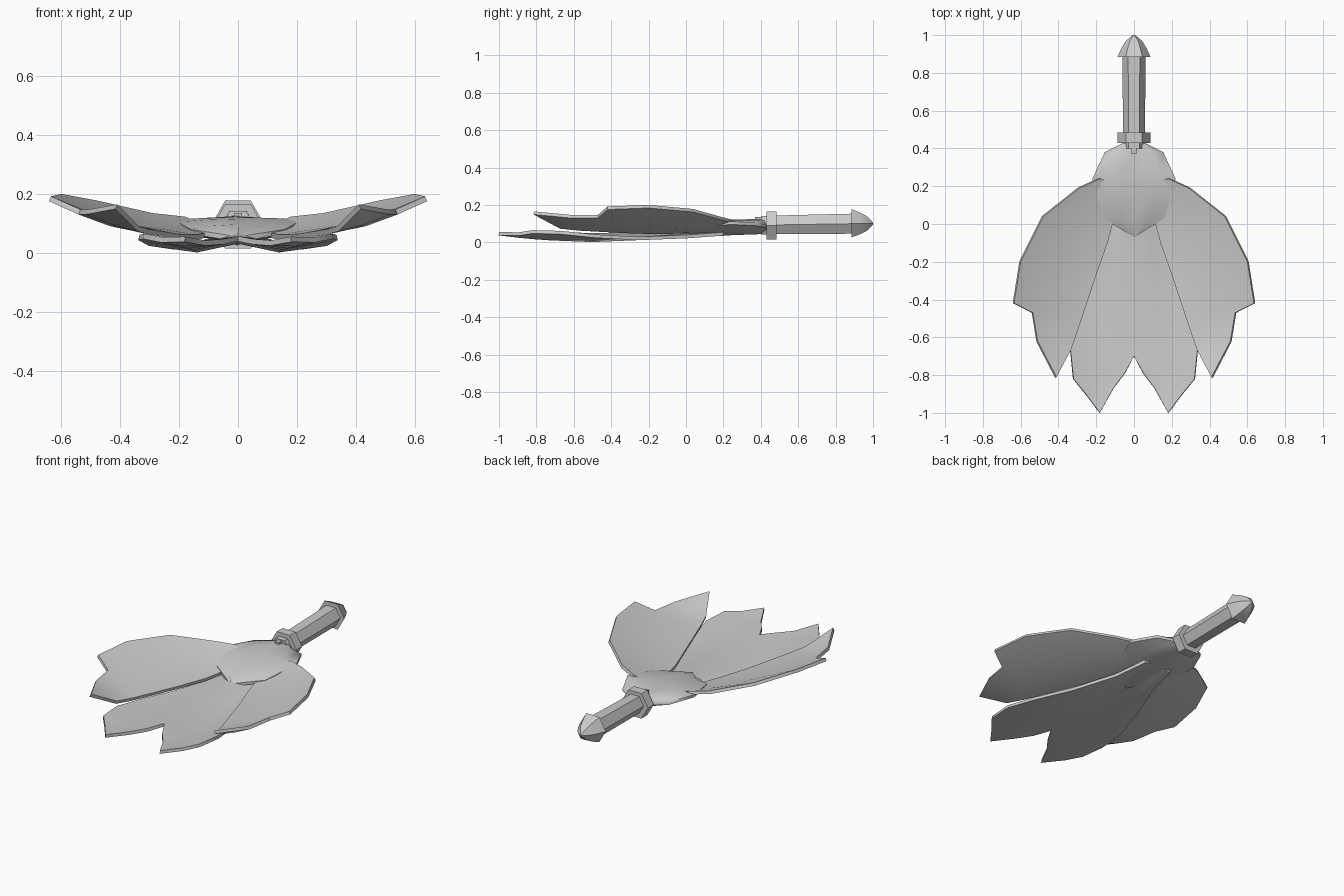
import bpy, bmesh
from math import cos, sin, pi

if "Cube" in bpy.data.objects:
    bpy.data.objects.remove(bpy.data.objects["Cube"])


def finish(name, bm, sheet=False, angle=35):
    """Turn a bmesh into a named object; sheets get thickness and a mirror."""
    if sheet:
        bmesh.ops.remove_doubles(bm, verts=bm.verts, dist=1e-5)
        for f in bm.faces:
            f.normal_update()
            if f.normal.z < 0:
                f.normal_flip()
    else:
        bmesh.ops.recalc_face_normals(bm, faces=bm.faces)
    me = bpy.data.meshes.new(name)
    bm.to_mesh(me)
    bm.free()
    ob = bpy.data.objects.new(name, me)
    bpy.context.collection.objects.link(ob)
    bpy.ops.object.select_all(action='DESELECT')
    ob.select_set(True)
    bpy.context.view_layer.objects.active = ob
    if sheet:
        m = ob.modifiers.new("mirror", 'MIRROR')
        m.use_clip = True
        s = ob.modifiers.new("thickness", 'SOLIDIFY')
        s.thickness, s.offset = 0.018, -1
        for mod in ("mirror", "thickness"):
            bpy.ops.object.modifier_apply(modifier=mod)
    bpy.ops.object.shade_smooth_by_angle(angle=angle * pi / 180)
    return ob


def loft(bm, rings, closed=True):
    """Bridge successive rings of points; cap the ends when closed."""
    vs = [[bm.verts.new(p) for p in r] for r in rings]
    n = len(vs[0])
    for a, b in zip(vs, vs[1:]):
        for i in range(n if closed else n - 1):
            j = (i + 1) % n
            bm.faces.new((a[i], a[j], b[j], b[i]))
    if closed:
        bm.faces.new(vs[0])
        bm.faces.new(vs[-1])


def add_tip(bm, row, tip):
    """Close an open sheet's last row of points with a pointed tip."""
    t = bm.verts.new(tip)
    for a, b in zip(row, row[1:]):
        bm.faces.new((bm.verts.new(a), bm.verts.new(b), t))


def hex_turning(name, profile):
    """Six-sided turning along y from (y, radius, centre z) stations."""
    bm = bmesh.new()
    loft(bm, [[(r * cos(k * pi / 3), y, z + r * sin(k * pi / 3)) for k in range(6)]
              for y, r, z in profile])
    return finish(name, bm)


# Handle: grip, collar and pointed pommel
hex_turning("grip", [(0.40, 0.057, 0.092), (0.91, 0.062, 0.10)])
hex_turning("collar", [(0.43, 0.087, 0.09), (0.485, 0.087, 0.09)])
hex_turning("pommel", [(0.885, 0.087, 0.102), (0.93, 0.067, 0.101),
                       (0.97, 0.043, 0.10), (1.0, 0.006, 0.10)])

# Small tang joining hub and collar
bm = bmesh.new()
loft(bm, [[(-.013, y, .08), (.013, y, .08), (.013, y, .136), (-.013, y, .136)]
          for y in (0.37, 0.45)])
finish("tang", bm)

# Hub: domed shell clasping the leaves (y, half width, edge z, top z, bottom z)
bm = bmesh.new()
rings = []
for y, w, e, t, b in [(-.07, .003, .055, .07, .025), (.03, .16, .08, .097, .028),
                      (.17, .205, .105, .115, .033), (.24, .22, .112, .121, .038),
                      (.38, .155, .104, .125, .043), (.43, .055, .092, .127, .046)]:
    mt, mb = t + (e - t) * .3, b + (e - b) * .35
    rings.append([(-w, y, e), (-w * .55, y, mt), (0, y, t), (w * .55, y, mt),
                  (w, y, e), (w, y, e - .016), (w * .55, y, mb), (0, y, b),
                  (-w * .55, y, mb), (-w, y, e - .016)])
loft(bm, rings)
finish("hub", bm, angle=50)


# Centre leaf: two cupped lobes with a notch between their points
def centre_z(x, y):
    if y < -.4:
        base = .035 * ((y + .4) / .6) ** 2
    else:
        base = .02 * (y + .4) / .4
    return .018 + base + .03 * (abs(x) / .16 - 1) ** 2


rows = [[(0, .20), (.05, .20), (.09, .20)], [(0, 0), (.07, 0), (.13, 0)],
        [(0, -.25), (.10, -.25), (.22, -.25)], [(0, -.5), (.14, -.5), (.30, -.48)],
        [(0, -.70), (.15, -.72), (.335, -.67)], [(.05, -.79), (.17, -.8), (.32, -.82)],
        [(.11, -.87), (.18, -.88), (.26, -.893)]]
rows = [[(x, y, centre_z(x, y)) for x, y in r] for r in rows]
bm = bmesh.new()
loft(bm, rows, closed=False)
add_tip(bm, rows[-1], (.18, -1.0, .055))
finish("centre_leaf", bm, sheet=True)

# Side leaves: inner edge, fold and outer edge sweeping upwards
rows = [[(.06, .20, .085), (.12, .22, .10), (.18, .24, .123)],
        [(.10, .05, .07), (.20, .10, .09), (.29, .19, .135)],
        [(.14, -.10, .062), (.30, -.05, .092), (.48, .04, .178)],
        [(.20, -.27, .064), (.39, -.25, .10), (.60, -.20, .20)],
        [(.27, -.48, .075), (.43, -.45, .108), (.635, -.42, .192)],
        [(.30, -.57, .08), (.41, -.52, .105), (.535, -.47, .147)],
        [(.335, -.67, .09), (.42, -.65, .112), (.51, -.62, .147)]]
bm = bmesh.new()
loft(bm, rows, closed=False)
add_tip(bm, rows[-1], (.41, -.81, .165))
finish("side_leaves", bm, sheet=True)
